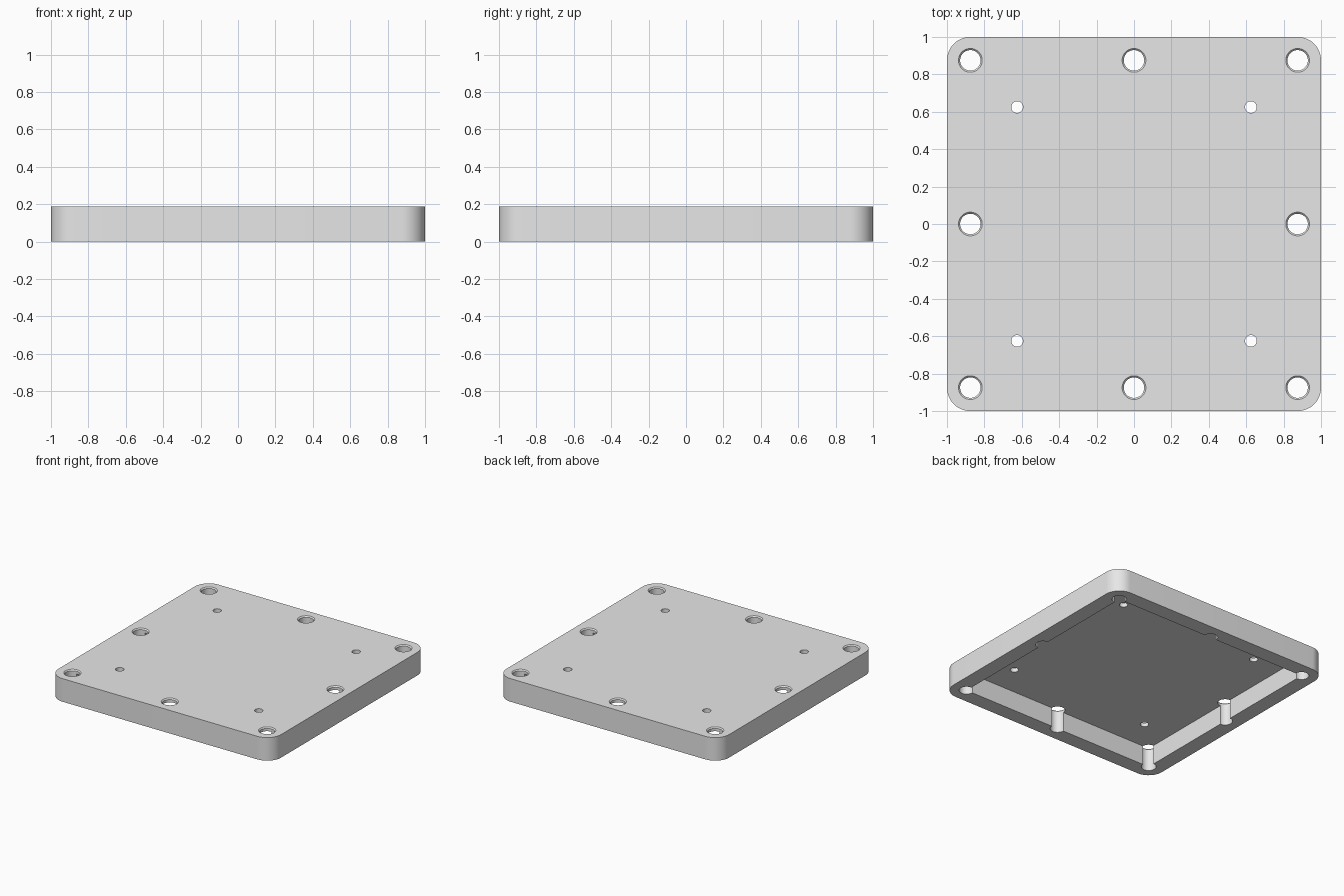
import bpy
import bmesh
import math

cube = bpy.data.objects.get("Cube")
if cube:
    bpy.data.objects.remove(cube, do_unlink=True)

HEIGHT = 0.1875
CORNER = 0.125       # outer corner radius
POCKET = 0.875       # half width of the underside pocket
CEILING = 0.156      # height of the pocket's roof
INSET = 0.875        # edge hole offset from the centre
MOUNT = 0.625        # small hole offset from the centre
BORE, RIM, SMALL = 0.0547, 0.0635, 0.0313

grey = bpy.data.materials.new("plain grey")
grey.use_nodes = True
grey.diffuse_color = (0.8, 0.8, 0.8, 1)
grey.node_tree.nodes["Principled BSDF"].inputs["Base Color"].default_value = (0.8, 0.8, 0.8, 1)


def make_object(name, bm):
    bmesh.ops.recalc_face_normals(bm, faces=bm.faces)
    mesh = bpy.data.meshes.new(name)
    bm.to_mesh(mesh)
    bm.free()
    mesh.materials.append(grey)
    obj = bpy.data.objects.new(name, mesh)
    bpy.context.collection.objects.link(obj)
    return obj


def add_block(bm, half, z0, z1, radius=0.0):
    """Square block, with rounded upright edges if a radius is given."""
    geom = bmesh.ops.create_cube(bm, size=1)
    for v in geom["verts"]:
        v.co.x *= 2 * half
        v.co.y *= 2 * half
        v.co.z = z1 if v.co.z > 0 else z0
    if radius:
        upright = [e for e in bm.edges
                   if abs(e.verts[0].co.z - e.verts[1].co.z) > 0.01]
        bmesh.ops.bevel(bm, geom=upright, offset=radius, segments=12,
                        profile=0.5, affect='EDGES')


def add_turned(bm, x, y, profile, sides=48):
    """Closed solid turned from (radius, height) points about an upright axis."""
    rings = []
    for r, z in profile:
        rings.append([bm.verts.new((x + r * math.cos(math.tau * i / sides),
                                    y + r * math.sin(math.tau * i / sides), z))
                      for i in range(sides)])
    for low, high in zip(rings, rings[1:]):
        for i in range(sides):
            j = (i + 1) % sides
            bm.faces.new((low[i], low[j], high[j], high[i]))
    bm.faces.new(rings[0][::-1])
    bm.faces.new(rings[-1])


def cut(target, cutter):
    mod = target.modifiers.new("cut", 'BOOLEAN')
    mod.operation = 'DIFFERENCE'
    mod.solver = 'EXACT'
    mod.object = cutter
    bpy.context.view_layer.objects.active = target
    bpy.ops.object.modifier_apply(modifier=mod.name)
    bpy.data.objects.remove(cutter, do_unlink=True)


# Rounded cover plate
bm = bmesh.new()
add_block(bm, 1.0, 0.0, HEIGHT, CORNER)
plate = make_object("cover_plate", bm)

# Square pocket in the underside
bm = bmesh.new()
add_block(bm, POCKET, -0.1, CEILING)
cut(plate, make_object("pocket_cutter", bm))

# Eight edge holes with a chamfered mouth, and four small mounting holes
bm = bmesh.new()
chamfer = RIM - BORE
edge_profile = [(BORE, -0.1), (BORE, HEIGHT - chamfer), (RIM, HEIGHT), (RIM, HEIGHT + 0.1)]
for ix in (-1, 0, 1):
    for iy in (-1, 0, 1):
        if ix or iy:
            add_turned(bm, ix * INSET, iy * INSET, edge_profile)
        if ix and iy:
            add_turned(bm, ix * MOUNT, iy * MOUNT,
                       [(SMALL, -0.1), (SMALL, HEIGHT + 0.1)], 32)
cut(plate, make_object("hole_cutter", bm))

# Smooth rounds, crisp edges
bpy.ops.object.select_all(action='DESELECT')
plate.select_set(True)
bpy.context.view_layer.objects.active = plate
bpy.ops.object.shade_smooth_by_angle(angle=math.radians(30))
